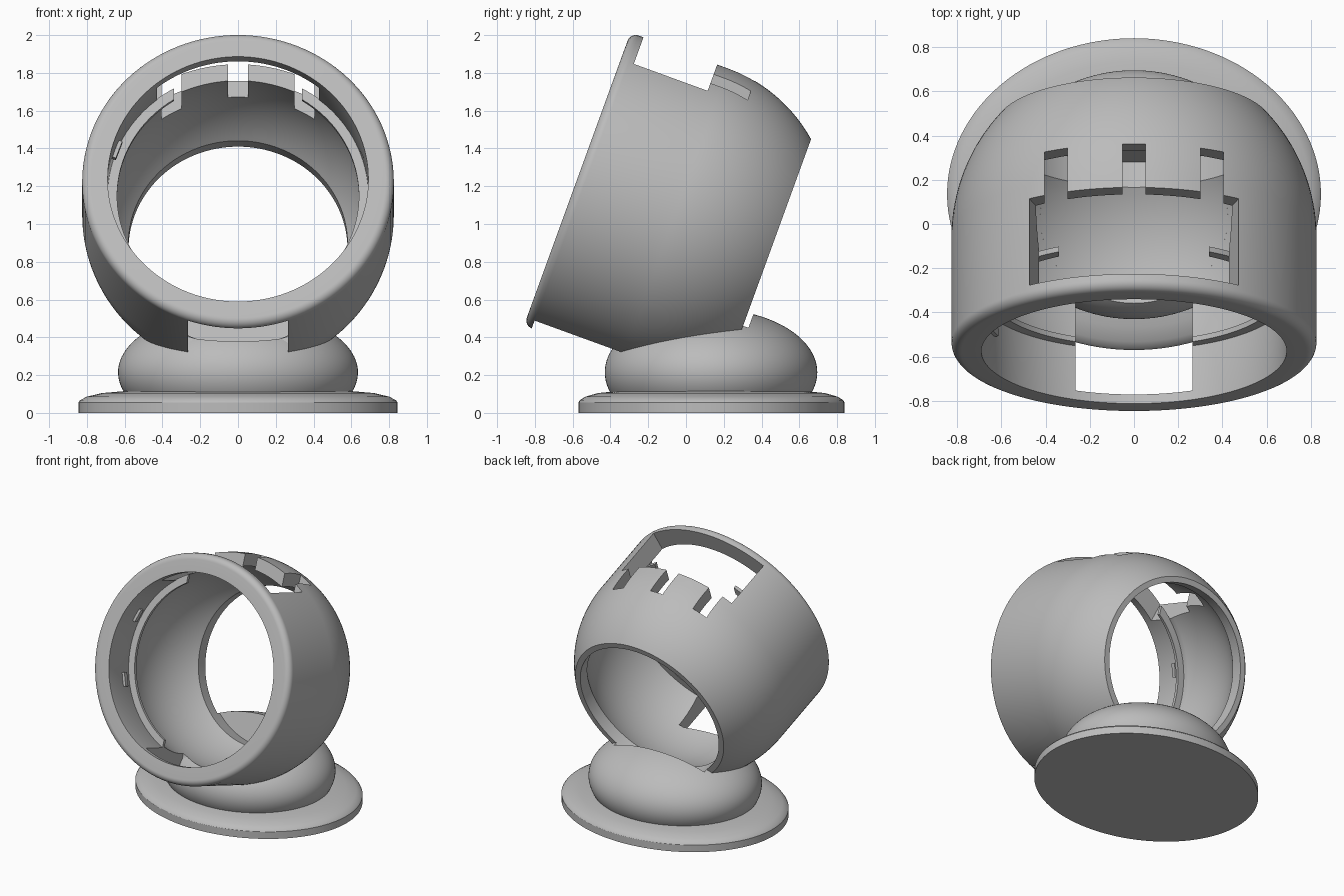
import bpy, bmesh
from math import sin, cos, radians
from mathutils import Matrix, Vector

cube = bpy.data.objects.get("Cube")
if cube:
    bpy.data.objects.remove(cube, do_unlink=True)

grey = bpy.data.materials.new("plain_grey")
grey.use_nodes = True
COLOUR = (0.5, 0.5, 0.5, 1)
grey.diffuse_color = COLOUR
grey.node_tree.nodes["Principled BSDF"].inputs["Base Color"].default_value = COLOUR

# Shell frame: local z runs backwards along the tilted axis, local -y is up
TILT = Matrix.Translation((0, -0.06, 1.05)) @ Matrix.Rotation(radians(-110), 4, 'X')


def finish(bm, name, matrix):
    bmesh.ops.recalc_face_normals(bm, faces=bm.faces)
    bm.transform(matrix)
    mesh = bpy.data.meshes.new(name)
    bm.to_mesh(mesh)
    bm.free()
    mesh.materials.append(grey)
    ob = bpy.data.objects.new(name, mesh)
    bpy.context.collection.objects.link(ob)
    return ob


def arc(r, z, radius, start, end, n):
    angles = [radians(start + (end - start) * i / n) for i in range(n + 1)]
    return [(r + radius * cos(t), z + radius * sin(t)) for t in angles]


def lathe(name, profile, matrix, closed=False, steps=128):
    bm = bmesh.new()
    vs = [bm.verts.new((r, 0, z)) for r, z in profile]
    pairs = list(zip(vs, vs[1:])) + ([(vs[-1], vs[0])] if closed else [])
    edges = [bm.edges.new(p) for p in pairs]
    bmesh.ops.spin(bm, geom=vs + edges, cent=(0, 0, 0), axis=(0, 0, 1),
                   angle=radians(360), steps=steps)
    bmesh.ops.remove_doubles(bm, verts=bm.verts, dist=0.0005)
    return finish(bm, name, matrix)


def box(name, x, y, z, flare=0, matrix=TILT):
    """Box from (low, high) ranges; flare widens the upper (-y) side."""
    bm = bmesh.new()
    bmesh.ops.create_cube(bm, size=1)
    for v in bm.verts:
        side, upper = (1 if v.co.x > 0 else -1), v.co.y < 0
        v.co = Vector([rng[c > 0] for rng, c in zip((x, y, z), v.co)])
        v.co.x += side * flare * upper
    return finish(bm, name, matrix)


def cut(target, cutters):
    bpy.context.view_layer.objects.active = target
    for c in cutters:
        c.hide_render = True
        mod = target.modifiers.new("cut", 'BOOLEAN')
        mod.operation, mod.solver, mod.object = 'DIFFERENCE', 'EXACT', c
        bpy.ops.object.modifier_apply(modifier=mod.name)
    for c in cutters:
        bpy.data.objects.remove(c, do_unlink=True)


def notch():
    return box("notch_cutter", (-0.265, 0.265), (0.45, 1), (-0.505, 0))


# Hollow shell: cylinder in front, sphere behind, open at both ends
shell = lathe("shell",
              [(0.69, -0.549)] + arc(0.78, -0.504, 0.045, -90, 0, 8)
              + arc(0, 0, 0.825, 0, 41.07, 24)
              + [(0.58, 0.542)] + arc(0, 0, 0.735, 37.9, -20.1, 28),
              TILT, closed=True)
# Top window, three slots behind it and the bottom notch
cutters = [box("window_cutter", (-0.417, 0.417), (-0.95, -0.5), (-0.476, -0.06), 0.145),
           notch()]
for x in (-0.3525, 0, 0.3525):
    cutters.append(box("slot_cutter", (x - 0.0525, x + 0.0525), (-0.95, -0.4), (-0.1, 0.155)))
cut(shell, cutters)

# Thin ledge ring inside the shell
ledge = lathe("inner_ledge", [(0.64, -0.29), (0.694, -0.29), (0.694, -0.265), (0.64, -0.265)],
              TILT, closed=True)
cut(ledge, [box("ledge_cutter", (-0.34, 0.34), (-0.9, -0.3), (-0.5, -0.1)), notch()])

# Two small clips on one inner wall
clips = [box(f"clip_{i}", (-0.7, -0.67), (-0.05, 0.05), (-0.375, -0.34),
             matrix=TILT @ Matrix.Rotation(radians(a), 4, 'Z'))
         for i, a in enumerate((-20, 20))]

# Rounded pedestal, hollowed to follow the inside of the shell
pedestal = lathe("pedestal", [(0, -0.32)] + arc(0, 0, 1, -18.66, 90, 40),
                 Matrix.Translation((0, 0.1325, 0.215)) @ Matrix.Diagonal((0.635, 0.5625, 0.335, 1)))
cut(pedestal, [lathe("cup_cutter", arc(0, 0, 0.735, -90, 37.9, 48) + [(0.58, 0.572), (0, 0.572)],
                     TILT)])

# Oval foot with a softly domed top
foot = lathe("foot", [(0, 0), (0.845, 0), (0.845, 0.055), (0.835, 0.068), (0.8, 0.086),
                      (0.72, 0.105), (0.58, 0.117), (0, 0.12)],
             Matrix.Translation((0, 0.135, 0)) @ Matrix.Diagonal((1, 0.834, 1, 1)))

# Smooth curves, crisp edges
for ob in bpy.context.selected_objects:
    ob.select_set(False)
for ob in [shell, ledge, pedestal, foot]:
    ob.select_set(True)
bpy.context.view_layer.objects.active = shell
bpy.ops.object.shade_smooth_by_angle(angle=radians(30))
